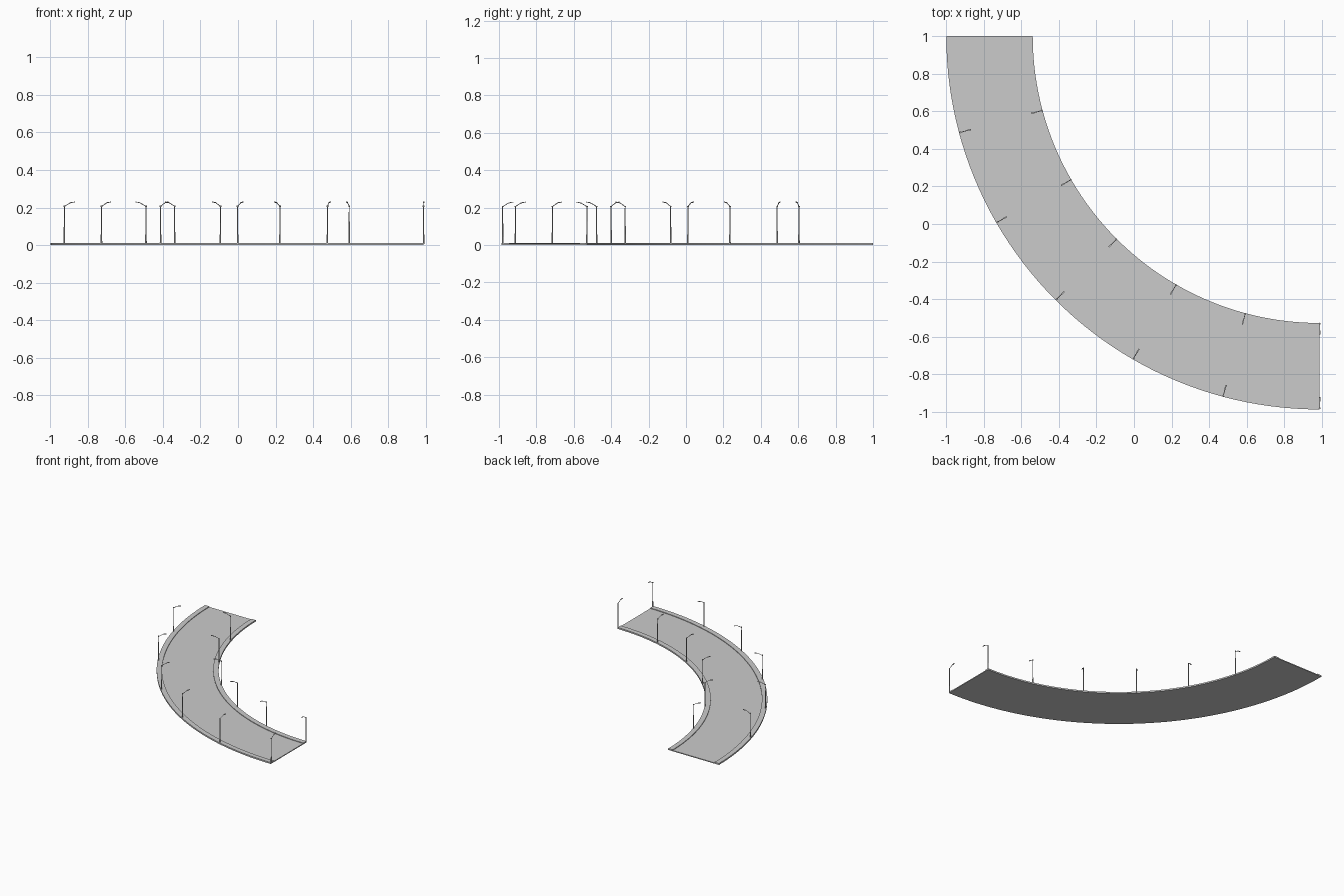
import bpy, bmesh, math
from mathutils import Matrix, Vector

if "Cube" in bpy.data.objects:
    bpy.data.objects.remove(bpy.data.objects["Cube"])

CX, CY = 0.988, 1.0          # centre of the bend
R_IN, R_OUT = 1.527, 1.987   # road edges
KERB, ROAD_Z, KERB_Z = 0.04, 0.007, 0.012
SEG = 48


def finish(bm, name):
    bmesh.ops.recalc_face_normals(bm, faces=bm.faces)
    me = bpy.data.meshes.new(name)
    bm.to_mesh(me)
    bm.free()
    ob = bpy.data.objects.new(name, me)
    bpy.context.collection.objects.link(ob)
    return ob


def tube(bm, a, b, r1, r2, sides=8):
    """Tapered round bar from a to b."""
    a, b = Vector(a), Vector(b)
    d = b - a
    m = Matrix.Translation((a + b) / 2) @ d.to_track_quat('Z', 'Y').to_matrix().to_4x4()
    bmesh.ops.create_cone(bm, cap_ends=True, segments=sides, radius1=r1,
                          radius2=r2, depth=d.length, matrix=m)


# Curved road slab: cross-section with raised pavements swept through 90 degrees
profile = [(R_IN, 0), (R_IN, KERB_Z), (R_IN + KERB, KERB_Z), (R_IN + KERB, ROAD_Z),
           (R_OUT - KERB, ROAD_Z), (R_OUT - KERB, KERB_Z), (R_OUT, KERB_Z), (R_OUT, 0)]
bm = bmesh.new()
rings = []
for i in range(SEG + 1):
    t = math.pi + math.pi / 2 * i / SEG
    rings.append([bm.verts.new((CX + r * math.cos(t), CY + r * math.sin(t), z))
                  for r, z in profile])
n = len(profile)
for p, q in zip(rings, rings[1:]):
    for k in range(n):
        bm.faces.new((p[k], p[(k + 1) % n], q[(k + 1) % n], q[k]))
bm.faces.new(rings[0])
bm.faces.new(rings[-1])
road = finish(bm, "curved_road")

# Street lamp: pole, collar, bent arm and flat head, arm along +x
bm = bmesh.new()
tube(bm, (0, 0, 0), (0, 0, 0.05), 0.0045, 0.004)
tube(bm, (0, 0, 0.05), (0, 0, 0.2), 0.0032, 0.0025)
tube(bm, (0, 0, 0.198), (0, 0, 0.204), 0.005, 0.005)
tube(bm, (0, 0, 0.2), (0.032, 0, 0.219), 0.002, 0.002)
tube(bm, (0.03, 0, 0.218), (0.045, 0, 0.222), 0.002, 0.002)
bmesh.ops.create_cube(bm, size=1, matrix=Matrix.Translation((0.047, 0, 0.222))
                      @ Matrix.Rotation(math.radians(-8), 4, 'Y')
                      @ Matrix.Diagonal((0.022, 0.007, 0.004, 1)))
lamp = finish(bm, "street_lamp")
lamp_mesh = lamp.data
bpy.data.objects.remove(lamp)

# Lamps every 15 degrees along both pavements, arms over the road
for side, radius, turn in (("outer", 1.980, math.pi), ("inner", 1.530, 0)):
    for k in range(1, 7):
        t = math.pi + math.radians(15 * k)
        ob = bpy.data.objects.new(f"{side}_street_lamp_{k}", lamp_mesh)
        ob.location = (CX + radius * math.cos(t), CY + radius * math.sin(t), 0.006)
        ob.rotation_euler = (0, 0, t + turn)
        bpy.context.collection.objects.link(ob)

# Smooth the long curved faces, keep the edges sharp
bpy.ops.object.select_all(action='DESELECT')
road.select_set(True)
bpy.context.view_layer.objects.active = road
bpy.ops.object.shade_smooth_by_angle()
